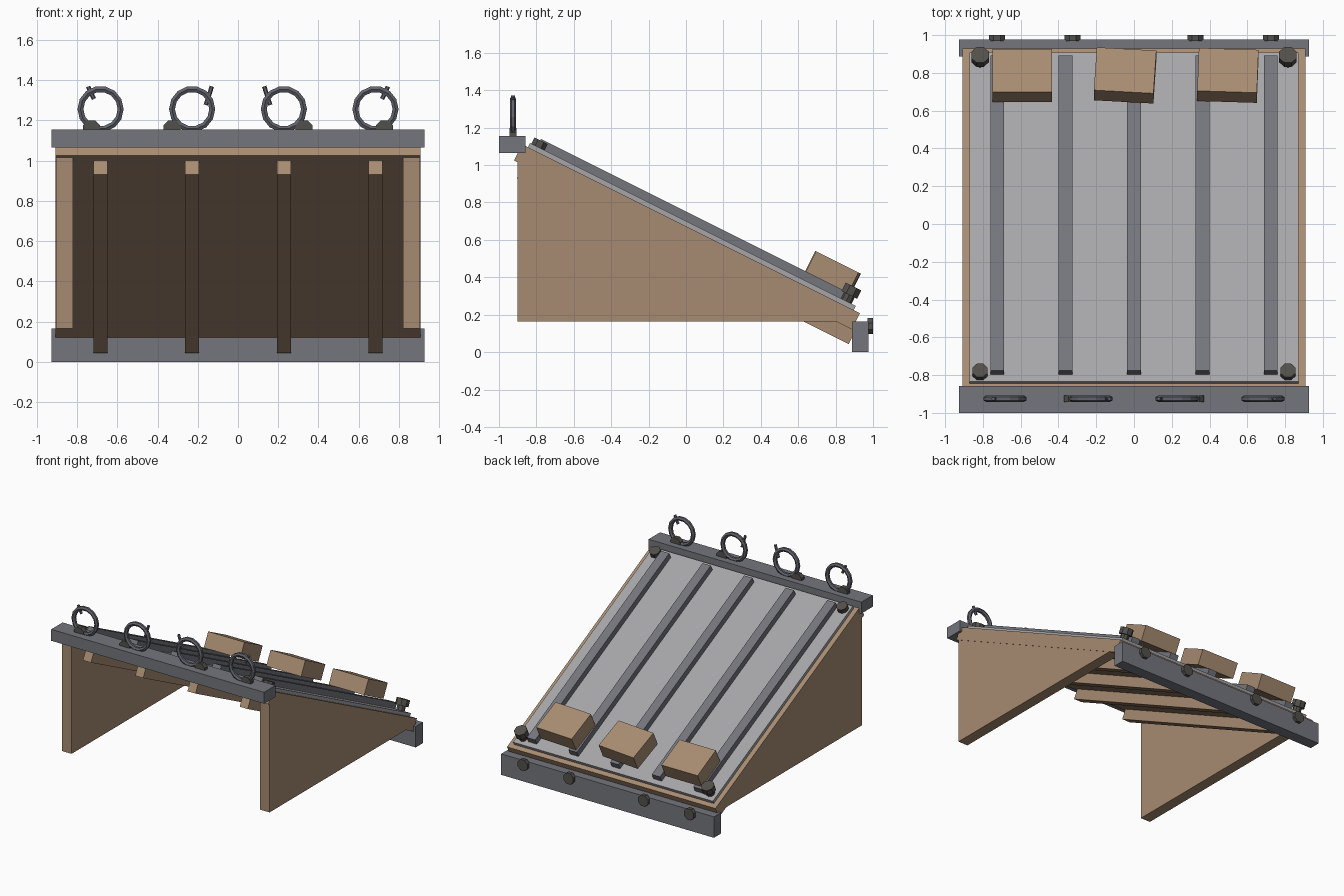
import bpy, bmesh, math
from mathutils import Matrix, Vector

if "Cube" in bpy.data.objects:
    bpy.data.objects.remove(bpy.data.objects["Cube"])

TILT = Matrix.Translation((0, 0, 0.673)) @ Matrix.Rotation(-math.atan(0.5), 4, 'X')
FLAT = Matrix.Identity(4)


def material(name, rgb):
    m = bpy.data.materials.new(name)
    m.diffuse_color = (*rgb, 1)
    m.use_nodes = True
    m.node_tree.nodes["Principled BSDF"].inputs["Base Color"].default_value = m.diffuse_color
    return m


WOOD = material("wood", (0.39, 0.26, 0.165))
SHEET = material("light_metal", (0.38, 0.38, 0.40))
STEEL = material("grey_steel", (0.175, 0.18, 0.205))
RING = material("ring_steel", (0.12, 0.125, 0.15))
BOLT = material("dark_bolt", (0.085, 0.08, 0.07))


def finish(name, bm, mat, matrix=FLAT):
    bmesh.ops.recalc_face_normals(bm, faces=bm.faces)
    me = bpy.data.meshes.new(name)
    bm.to_mesh(me)
    bm.free()
    me.materials.append(mat)
    ob = bpy.data.objects.new(name, me)
    ob.matrix_world = matrix
    bpy.context.collection.objects.link(ob)
    return ob


def box(name, x, y, z, mat, matrix=FLAT):
    """Box from (min, max) pairs on each axis."""
    bm = bmesh.new()
    bmesh.ops.create_cube(bm, size=1)
    for v in bm.verts:
        v.co = [(a + b) / 2 + c * (b - a) for (a, b), c in zip((x, y, z), v.co)]
    return finish(name, bm, mat, matrix)


def rod(name, start, end, radius, sides, mat, matrix=FLAT, spin=0.0):
    """Straight prism between two points."""
    a, b = Vector(start), Vector(end)
    d = b - a
    bm = bmesh.new()
    bmesh.ops.create_cone(bm, cap_ends=True, segments=sides, radius1=radius,
                          radius2=radius, depth=d.length)
    rot = d.to_track_quat('Z', 'Y').to_matrix().to_4x4()
    bm.transform(Matrix.Translation((a + b) / 2) @ rot @ Matrix.Rotation(spin, 4, 'Z'))
    return finish(name, bm, mat, matrix)


def ring(name, centre, major, minor, segs, sides, mat):
    """Faceted upright ring facing the front."""
    bm = bmesh.new()
    rows = []
    for i in range(segs):
        a = math.tau * i / segs
        row = []
        for j in range(sides):
            b = math.tau * (j + 0.5) / sides
            r = major + minor * math.cos(b)
            row.append(bm.verts.new((r * math.cos(a), minor * math.sin(b), r * math.sin(a))))
        rows.append(row)
    for i in range(segs):
        p, q = rows[i], rows[(i + 1) % segs]
        for j in range(sides):
            k = (j + 1) % sides
            bm.faces.new((p[j], p[k], q[k], q[j]))
    return finish(name, bm, mat, Matrix.Translation(centre))


# Triangular side panels
for side, x0, x1 in (("left", -0.905, -0.82), ("right", 0.82, 0.905)):
    bm = bmesh.new()
    profile = [(-0.9, 0.165), (0.8, 0.165), (-0.9, 1.015)]
    face = bm.faces.new([bm.verts.new((x0, y, z)) for y, z in profile])
    out = bmesh.ops.extrude_face_region(bm, geom=[face])
    for v in out["geom"]:
        if isinstance(v, bmesh.types.BMVert):
            v.co.x = x1
    finish(side + "_side_panel", bm, WOOD)

# Sloping board, metal sheet, battens below and ribs above
box("sloping_board", (-0.908, 0.908), (-0.98, 1.04), (-0.097, 0), WOOD, TILT)
box("metal_sheet", (-0.87, 0.87), (-0.945, 1.003), (0, 0.025), SHEET, TILT)
for i, x in enumerate((-0.683, -0.228, 0.228, 0.683)):
    box(f"batten_{i}", (x - 0.035, x + 0.035), (-0.924, 1.06), (-0.174, -0.097), WOOD, TILT)
for i in range(5):
    x = (i - 2) * 0.3625
    box(f"rib_{i}", (x - 0.036, x + 0.036), (-0.902, 0.962), (0.025, 0.071), STEEL, TILT)

# Horizontal bars
box("top_bar", (-0.927, 0.927), (-1.0, -0.858), (1.065, 1.155), STEEL)
box("bottom_bar", (-0.927, 0.927), (0.887, 0.976), (0, 0.165), STEEL)

# Loose wooden blocks resting on the ribs
for i, (x, turn) in enumerate(((-0.592, 0), (-0.047, -3.5), (0.497, -2))):
    place = TILT @ Matrix.Translation((x, 0.814, 0.071)) @ Matrix.Rotation(math.radians(turn), 4, 'Z')
    box(f"wood_block_{i}", (-0.158, 0.158), (-0.127, 0.127), (0, 0.12), WOOD, place)

# Bolts at the sheet corners and on the bottom bar
for i, s in enumerate((-1, 1)):
    x = s * 0.815
    rod(f"upper_bolt_{i}", (x, -0.897, 0.025), (x, -0.897, 0.062), 0.043, 8, BOLT, TILT, math.pi / 8)
    rod(f"lower_bolt_shank_{i}", (x, 0.945, 0.025), (x, 0.945, 0.075), 0.032, 8, BOLT, TILT)
    rod(f"lower_bolt_head_{i}", (x, 0.945, 0.062), (x, 0.945, 0.112), 0.05, 8, BOLT, TILT, math.pi / 8)
for i, x in enumerate((-0.725, -0.325, 0.325, 0.725)):
    rod(f"bar_bolt_{i}", (x, 0.97, 0.139), (x, 1.0, 0.139), 0.046, 8, BOLT, FLAT, math.pi / 8)

# Rings with a pin and a mounting foot, mirrored left and right
Y, Z = -0.925, 1.256
for s, side in ((-1, "left"), (1, "right")):
    for where, x, foot, pin in (
            ("outer", 0.683, 0.045, (0.033, 0.05, 0.062, 0.112)),
            ("inner", 0.228, 0.1, (-0.068, 0.02, -0.098, 0.113))):
        cx = s * x
        ring(f"{side}_{where}_ring", (cx, Y, Z), 0.1, 0.017, 14, 6, RING)
        rod(f"{side}_{where}_pin", (cx + s * pin[0], Y, Z + pin[1]),
            (cx + s * pin[2], Y, Z + pin[3]), 0.011, 6, RING)
        fx = cx + s * foot
        rod(f"{side}_{where}_foot", (fx, Y - 0.018, 1.157), (fx, Y + 0.018, 1.157),
            0.046, 8, BOLT, FLAT, math.pi / 8)
